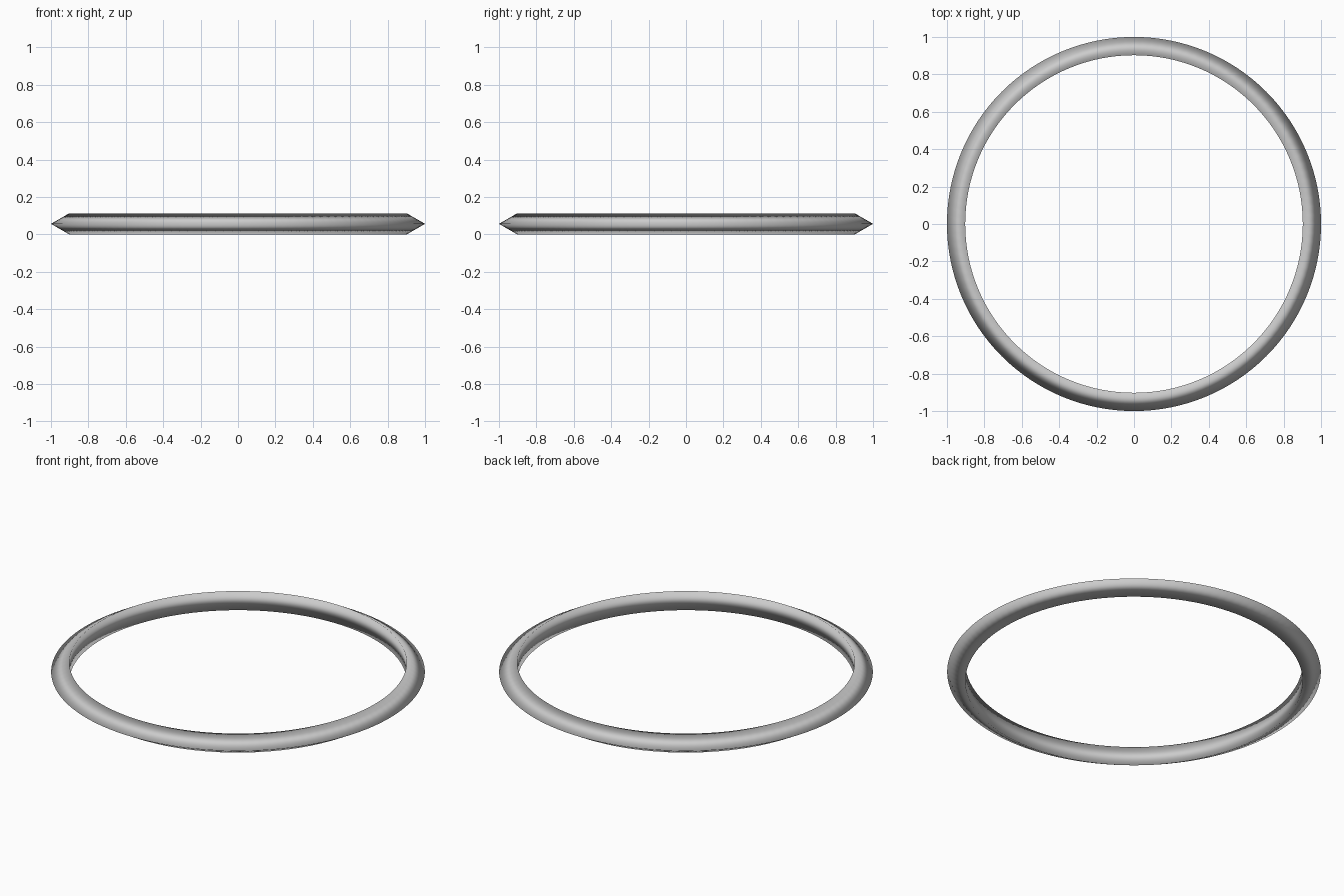
import bpy
import math

if "Cube" in bpy.data.objects:
    bpy.data.objects.remove(bpy.data.objects["Cube"])

# Thin ring with a triangular cross-section, point facing outward
MINOR = 0.065
MAJOR = 1.0 - MINOR

bpy.ops.mesh.primitive_torus_add(
    major_radius=MAJOR, minor_radius=MINOR,
    major_segments=128, minor_segments=3,
    location=(0, 0, MINOR * math.sin(math.radians(60))))
ring = bpy.context.object
ring.name = "ring"

# Soft shading all around the band
bpy.ops.object.shade_smooth()
